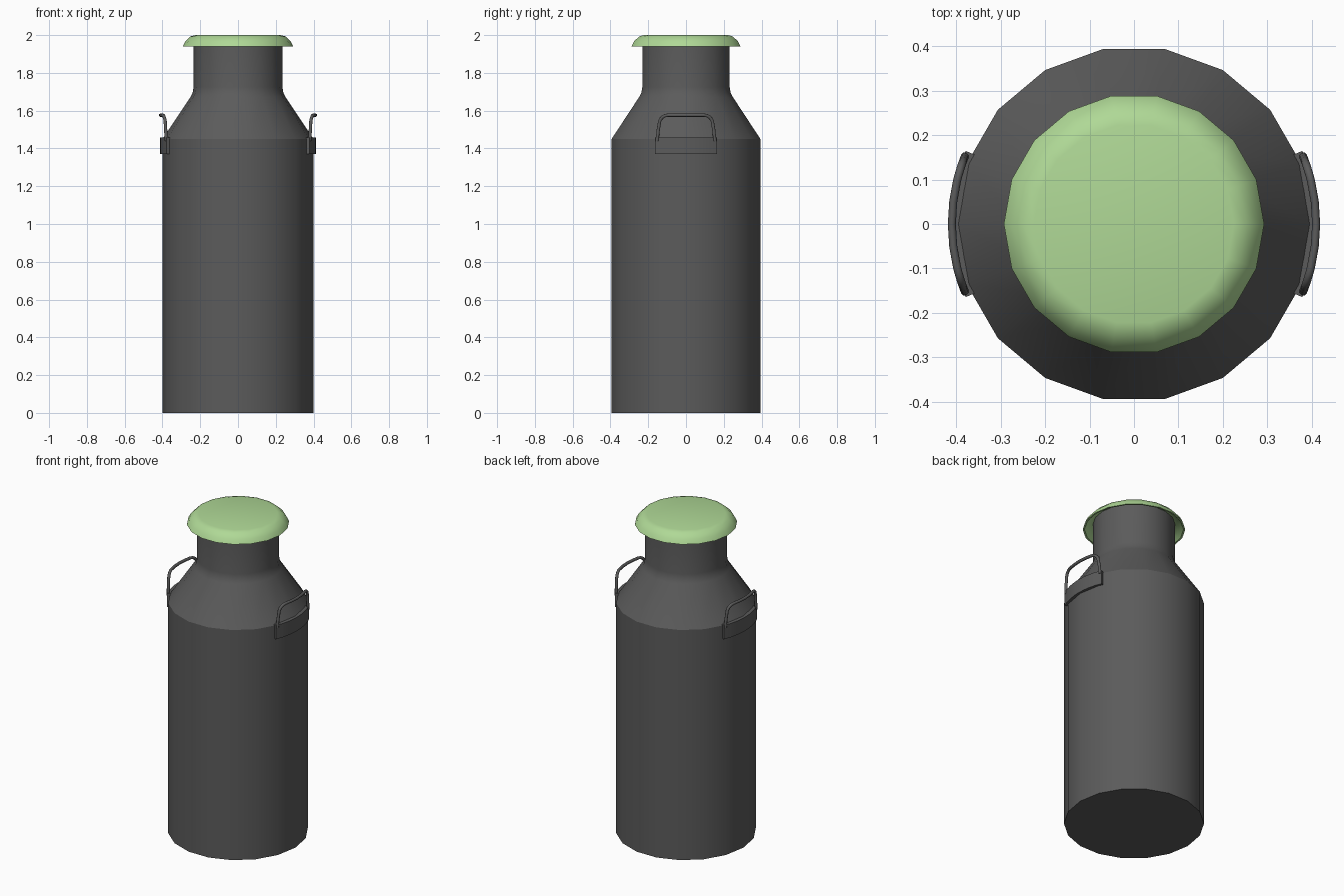
import bpy, bmesh, math

if "Cube" in bpy.data.objects:
    bpy.data.objects.remove(bpy.data.objects["Cube"])

SIDES = 18


def material(name, rgb):
    m = bpy.data.materials.new(name)
    m.diffuse_color = (*rgb, 1)
    m.use_nodes = True
    m.node_tree.nodes["Principled BSDF"].inputs["Base Color"].default_value = m.diffuse_color
    return m


grey = material("dark grey metal", (0.105, 0.105, 0.105))
green = material("pale green", (0.43, 0.69, 0.305))


def finish(name, bm, mat, angle=30):
    bmesh.ops.recalc_face_normals(bm, faces=bm.faces)
    me = bpy.data.meshes.new(name)
    bm.to_mesh(me)
    bm.free()
    me.materials.append(mat)
    ob = bpy.data.objects.new(name, me)
    bpy.context.collection.objects.link(ob)
    bpy.ops.object.select_all(action='DESELECT')
    ob.select_set(True)
    bpy.context.view_layer.objects.active = ob
    bpy.ops.object.shade_smooth_by_angle(angle=math.radians(angle))
    return ob


def rings_to_mesh(rings):
    """Skin equal-length closed rings and cap both ends."""
    bm = bmesh.new()
    vs = [[bm.verts.new(p) for p in r] for r in rings]
    n = len(vs[0])
    for a, b in zip(vs, vs[1:]):
        for i in range(n):
            j = (i + 1) % n
            bm.faces.new((a[i], a[j], b[j], b[i]))
    bm.faces.new(vs[0])
    bm.faces.new(vs[-1])
    return bm


def lathe(name, profile, mat, angle=30):
    rings = [[(r * math.cos(2 * math.pi * i / SIDES),
               r * math.sin(2 * math.pi * i / SIDES), z) for i in range(SIDES)]
             for r, z in profile]
    return finish(name, rings_to_mesh(rings), mat, angle)


# Can: straight body, sloped shoulder, neck
lathe("can_body", [(0.4, 0), (0.4, 1.45), (0.252, 1.672), (0.24, 1.695),
                   (0.235, 1.725), (0.235, 1.975)], grey)

# Lid: flared hollow cap
lathe("lid", [(0.2, 1.975), (0.243, 1.972), (0.265, 1.96), (0.283, 1.94),
              (0.293, 1.94), (0.28, 1.966), (0.252, 1.993), (0.225, 2.0)],
      green, 40)


def bent(side, r, y, z):
    """Point at arc distance y along a cylinder of radius r on the given side."""
    a = y / 0.41
    return (side * r * math.cos(a), r * math.sin(a), z)


for side, label in ((1, "right"), (-1, "left")):
    # Curved mounting plate
    rings = []
    for i in range(9):
        y = -0.168 + 0.336 * i / 8
        rings.append([bent(side, r, y, z) for r, z in
                      ((0.39, 1.37), (0.413, 1.37), (0.413, 1.457), (0.39, 1.457))])
    finish("handle_plate_" + label, rings_to_mesh(rings), grey)

    # Handle rod: rounded arch, flat path (y, z) bent around the can
    half = [(-0.157, 1.44), (-0.150, 1.50)]
    for k in range(6):
        t = math.radians(180 - 18 * k)
        half.append((-0.097 + 0.048 * math.cos(t), 1.528 + 0.048 * math.sin(t)))
    half += [(-0.05, 1.576)]
    path = half + [(0, 1.576)] + [(-y, z) for y, z in reversed(half)]
    rings = []
    for i, (y, z) in enumerate(path):
        y0, z0 = path[max(i - 1, 0)]
        y1, z1 = path[min(i + 1, len(path) - 1)]
        d = math.hypot(y1 - y0, z1 - z0)
        ny, nz = -(z1 - z0) / d, (y1 - y0) / d
        ring = []
        for k in range(8):
            a = 2 * math.pi * k / 8
            u, w = 0.009 * math.cos(a), 0.009 * math.sin(a)
            ring.append(bent(side, 0.41 + w, y + ny * u, z + nz * u))
        rings.append(ring)
    finish("handle_rod_" + label, rings_to_mesh(rings), grey, 50)
